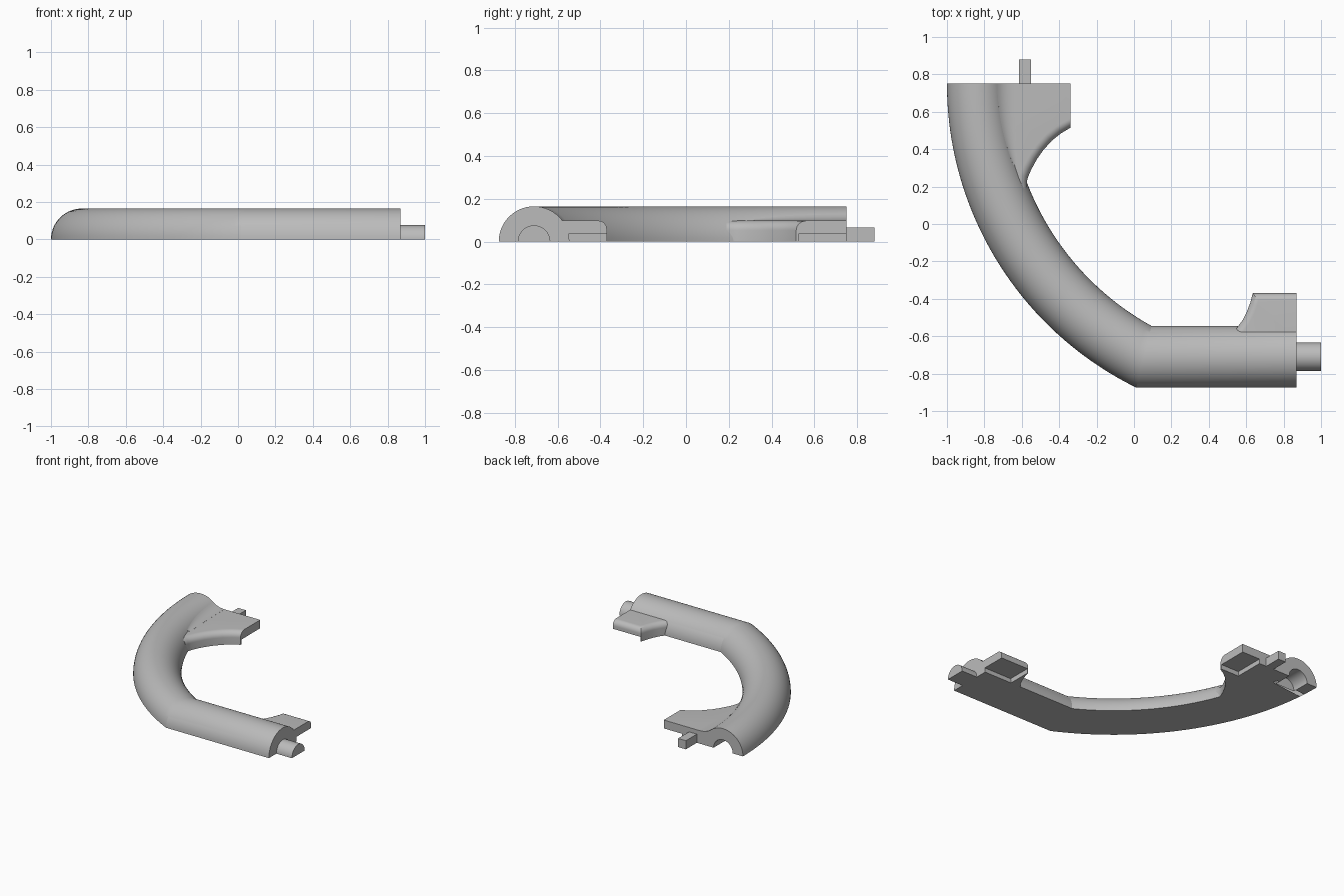
import bpy, bmesh, math
from mathutils import Vector

cube = bpy.data.objects.get("Cube")
if cube:
    bpy.data.objects.remove(cube, do_unlink=True)

grey = bpy.data.materials.new("light grey")
grey.use_nodes = True
grey.diffuse_color = (0.5, 0.5, 0.5, 1)
grey.node_tree.nodes["Principled BSDF"].inputs["Base Color"].default_value = (0.5, 0.5, 0.5, 1)

R = 0.165                # tube radius
BEND = 1.645             # radius of the tube's centre line
CX, CY = 0.81, 0.75      # centre of the bend
AXIS_Y = -0.71           # axis of the straight arm
END_X = 0.87


def arc_point(d, theta):
    """Plan position at offset d outward from the curved centre line."""
    return CX - (BEND + d) * math.cos(theta), CY - (BEND + d) * math.sin(theta)


def loft(name, rings):
    """Join closed rings of points into a capped solid."""
    bm = bmesh.new()
    loops = [[bm.verts.new(p) for p in ring] for ring in rings]
    n = len(loops[0])
    for a, b in zip(loops, loops[1:]):
        for i in range(n):
            k = (i + 1) % n
            bm.faces.new((a[i], a[k], b[k], b[i]))
    bm.faces.new(loops[0])
    bm.faces.new(loops[-1])
    bmesh.ops.recalc_face_normals(bm, faces=bm.faces)
    mesh = bpy.data.meshes.new(name)
    bm.to_mesh(mesh)
    bm.free()
    mesh.materials.append(grey)
    ob = bpy.data.objects.new(name, mesh)
    bpy.context.collection.objects.link(ob)
    return ob


def box(name, x0, x1, y0, y1, z0, z1):
    return loft(name, [[(x0, y0, z), (x1, y0, z), (x1, y1, z), (x0, y1, z)] for z in (z0, z1)])


def activate(ob):
    bpy.ops.object.select_all(action='DESELECT')
    ob.select_set(True)
    bpy.context.view_layer.objects.active = ob


def cut(ob, cutter):
    mod = ob.modifiers.new("cut", 'BOOLEAN')
    mod.operation, mod.solver, mod.object = 'DIFFERENCE', 'EXACT', cutter
    activate(ob)
    bpy.ops.object.modifier_apply(modifier=mod.name)
    bpy.data.objects.remove(cutter, do_unlink=True)


def half_round(r, steps=28):
    return [(r * math.cos(math.pi * i / steps), r * math.sin(math.pi * i / steps))
            for i in range(steps + 1)]


def lug(name, edge, back, start_dir, end_dir, top, fillet):
    """Flat lug: 'edge' is rounded over at the top, 'back' closes the outline."""
    pts = [Vector(p) for p in edge]
    shifts = [Vector(start_dir)]
    for a, b, c in zip(pts, pts[1:], pts[2:]):
        n1 = Vector(((b - a).y, -(b - a).x)).normalized()
        n2 = Vector(((c - b).y, -(c - b).x)).normalized()
        shifts.append((n1 + n2) / (1 + n1.dot(n2)))
    shifts.append(Vector(end_dir))
    levels = [(0, 0)]
    for i in range(9):
        t = math.pi / 2 * i / 8
        levels.append((top - fillet + fillet * math.sin(t), fillet * (1 - math.cos(t))))
    rings = []
    for z, off in levels:
        ring = [(*(p + s * off), z) for p, s in zip(pts, shifts)]
        rings.append(ring + [(x, y, z) for x, y in back])
    return loft(name, rings)


# Half-round tube: curved arm mitred into the straight arm
profile = half_round(R)
rings = []
SEG = 48
for j in range(SEG + 1):
    ring = []
    for d, z in profile:
        last = math.asin((CY - AXIS_Y + d) / (BEND + d))
        ring.append((*arc_point(d, last * j / SEG), z))
    rings.append(ring)
rings.append([(END_X, AXIS_Y - d, z) for d, z in profile])
tube = loft("half_tube", rings)

# Round socket in the end of the curved arm
sx = CX - BEND
socket = [(d, z) for d, z in half_round(0.08)]
cutter = loft("socket_cutter", [[(sx + d, y, z) for d, z in
              [(0.08, -0.05)] + socket + [(-0.08, -0.05)]] for y in (0.61, 0.8)])
cut(tube, cutter)

# Round peg on the end of the straight arm
peg = loft("round_peg", [[(x, AXIS_Y - d, z) for d, z in half_round(0.076)]
                         for x in (END_X - 0.02, 1.0)])

# Curved-arm lug with a concave inner side
concave = [(-0.34, 0.515), (-0.39, 0.485), (-0.44, 0.445), (-0.485, 0.395),
           (-0.52, 0.345), (-0.55, 0.29), (-0.567, 0.25), (-0.573, 0.225), (-0.57, 0.19)]
back = [arc_point(-0.1, 0.36 * (1 - i / 8)) for i in range(9)]
upper_lug = lug("curved_arm_lug", concave, back + [(-0.34, 0.75)],
                (0, 1.1), (-1, 0), 0.098, 0.045)
cut(upper_lug, box("recess_cutter", -0.49, -0.3, 0.525, 0.8, -0.1, 0.035))

# Smooth blend between that lug and the tube
blend = []
for j in range(17):
    t = j / 16
    theta = 0.29 * t
    k = 1 - 0.75 * t ** 2
    ring = [(-0.1, 0.08)]
    p0 = Vector((-R * math.cos(0.64 + 0.24 * k), R * math.sin(0.64 + 0.24 * k)))
    p1 = Vector((-0.131 - 0.01 * k, 0.0985))
    p2 = Vector((-0.133 - 0.065 * k, 0.0985))
    for i in range(9):
        s = i / 8
        ring.append(tuple(p0 * (1 - s) ** 2 + p1 * 2 * s * (1 - s) + p2 * s * s))
    ring.append((ring[-1][0], 0.08))
    blend.append([(*arc_point(d, theta), z) for d, z in ring])
fillet = loft("lug_blend", blend)

# Straight-arm lug
edge = [(0.87, -0.37), (0.635, -0.37), (0.622, -0.42), (0.603, -0.47),
        (0.58, -0.515), (0.55, -0.555), (0.535, -0.585)]
edge.reverse()
lower_lug = lug("straight_arm_lug", edge, [(0.87, -0.62), (0.56, -0.62)],
                (1, 0), (0, -1), 0.098, 0.04)
cut(lower_lug, box("recess_cutter", 0.64, 0.95, -0.55, -0.3, -0.1, 0.035))

# Square key beside the socket
key = box("square_key", -0.615, -0.55, 0.72, 0.88, 0, 0.065)

for ob in (tube, peg, upper_lug, fillet, lower_lug, key):
    activate(ob)
    bpy.ops.object.shade_smooth_by_angle(angle=math.radians(22))
